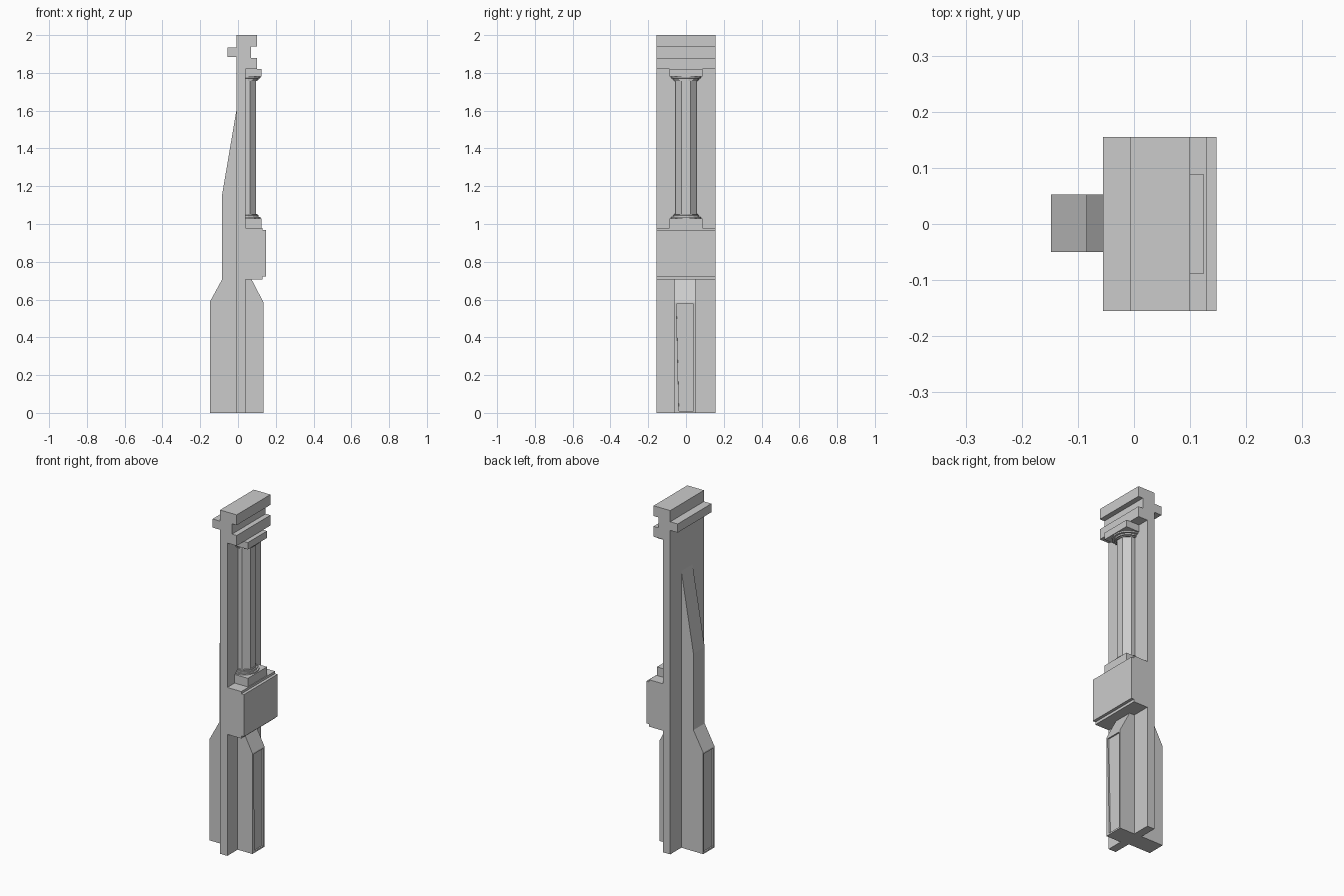
import bpy, bmesh, math

if "Cube" in bpy.data.objects:
    bpy.data.objects.remove(bpy.data.objects["Cube"])

HALF = 0.155   # half width of the wall section
FACE = 0.04    # front face of the wall


def make_object(name, bm):
    bmesh.ops.recalc_face_normals(bm, faces=bm.faces)
    mesh = bpy.data.meshes.new(name)
    bm.to_mesh(mesh)
    bm.free()
    obj = bpy.data.objects.new(name, mesh)
    bpy.context.collection.objects.link(obj)
    return obj


def prism(profile, y0, y1):
    """Extrude an (x, z) profile along y."""
    bm = bmesh.new()
    face = bm.faces.new([bm.verts.new((x, y0, z)) for x, z in profile])
    ext = bmesh.ops.extrude_face_region(bm, geom=[face])
    moved = [v for v in ext["geom"] if isinstance(v, bmesh.types.BMVert)]
    bmesh.ops.translate(bm, verts=moved, vec=(0, y1 - y0, 0))
    bmesh.ops.recalc_face_normals(bm, faces=bm.faces)
    return bm


def buttress(name, profile, y0, y1, panel_x, skew=0.0):
    """Profiled buttress with a recessed panel on its lower outer face."""
    bm = prism(profile, y0, y1)
    panel = next(f for f in bm.faces
                 if all(abs(v.co.x - panel_x) < 1e-4 for v in f.verts))
    bmesh.ops.inset_individual(bm, faces=[panel], thickness=0.013)
    low = min(v.co.z for v in panel.verts)
    for v in panel.verts:
        if v.co.z < low + 0.01 and v.co.y < 0:
            v.co.y += skew
    bmesh.ops.inset_individual(bm, faces=[panel], thickness=0.0005, depth=-0.008)
    return make_object(name, bm)


def lathe(name, rings, sides):
    """Stack of (radius, z) rings around the column axis."""
    bm = bmesh.new()
    loops = []
    for r, z in rings:
        angles = [2 * math.pi * (i + 0.5) / sides for i in range(sides)]
        loops.append([bm.verts.new((FACE + r * math.cos(a), r * math.sin(a), z))
                      for a in angles])
    for a, b in zip(loops, loops[1:]):
        for i in range(sides):
            j = (i + 1) % sides
            bm.faces.new((a[i], a[j], b[j], b[i]))
    bm.faces.new(loops[0])
    bm.faces.new(loops[-1])
    # keep only the half standing proud of the wall
    bmesh.ops.bisect_plane(bm, geom=bm.verts[:] + bm.edges[:] + bm.faces[:],
                           plane_co=(FACE - 0.005, 0, 0), plane_no=(-1, 0, 0),
                           clear_outer=True)
    return make_object(name, bm)


# wall slab with stepped cornice
make_object("wall_and_cornice", prism([
    (-0.007, 0), (FACE, 0), (FACE, 1.82), (0.1, 1.82), (0.1, 1.88),
    (0.07, 1.88), (0.07, 1.94), (0.1, 1.94), (0.1, 2.0), (-0.007, 2.0),
    (-0.007, 1.935), (-0.055, 1.935), (-0.055, 1.885), (-0.007, 1.885)],
    -HALF, HALF))

# projecting block with small steps above and below
make_object("projecting_block", prism([
    (FACE, 0.707), (0.13, 0.707), (0.13, 0.722), (0.147, 0.722),
    (0.147, 0.967), (0.13, 0.967), (0.13, 0.98), (FACE, 0.98)],
    -HALF, HALF))

# front and back buttresses
buttress("front_buttress", [
    (FACE, 0), (0.135, 0), (0.135, 0.585), (0.07, 0.71), (FACE, 0.71)],
    -0.06, 0.05, 0.135, 0.013)
buttress("back_buttress", [
    (-0.007, 0), (-0.148, 0), (-0.148, 0.59), (-0.085, 0.705),
    (-0.085, 1.15), (-0.007, 1.61)],
    -0.05, 0.053, -0.148)

# half column with ringed base and capital
lathe("column_shaft", [(0.06, 1.03), (0.06, 1.78)], 8)
lathe("column_base_rings", [(0.08, 1.028), (0.08, 1.037), (0.071, 1.038),
                            (0.071, 1.046), (0.064, 1.047), (0.064, 1.053)], 16)
lathe("column_capital_rings", [(0.064, 1.757), (0.064, 1.762), (0.071, 1.763),
                               (0.071, 1.771), (0.082, 1.772), (0.082, 1.782)], 16)

# square plinth and top slab of the column
for name, z0, z1 in (("column_plinth", 0.98, 1.03), ("column_top_slab", 1.78, 1.82)):
    make_object(name, prism([(FACE, z0), (0.125, z0), (0.125, z1), (FACE, z1)],
                            -0.088, 0.088))
